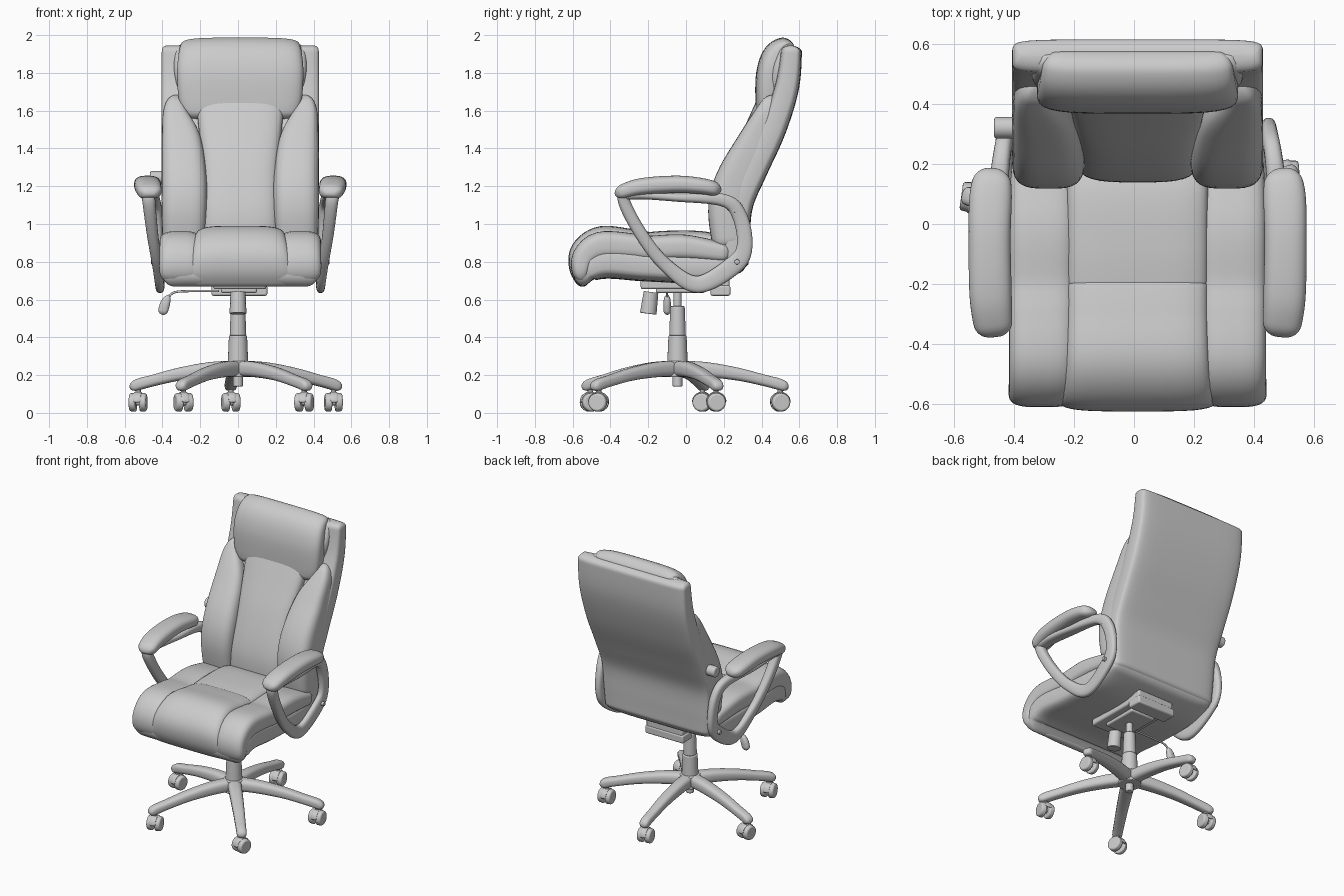
import bpy
import math
from mathutils import Vector

cube = bpy.data.objects.get("Cube")
if cube:
    bpy.data.objects.remove(cube, do_unlink=True)

CX = 0.012  # middle of the seat and back
grey = bpy.data.materials.new("soft grey")
grey.use_nodes = True
colour = (0.6, 0.6, 0.6, 1)
grey.diffuse_color = colour
grey.node_tree.nodes["Principled BSDF"].inputs["Base Color"].default_value = colour
parts = []


def add(name, verts, faces):
    mesh = bpy.data.meshes.new(name)
    mesh.from_pydata(verts, [], faces)
    mesh.materials.append(grey)
    obj = bpy.data.objects.new(name, mesh)
    bpy.context.collection.objects.link(obj)
    parts.append(obj)
    return obj


def spline(stations, closed, steps=12):
    """Smooth run of (x, y, z, half width, half thickness) through the stations."""
    n, out = len(stations), []
    pick = (lambda i: stations[i % n]) if closed else (lambda i: stations[max(0, min(n - 1, i))])
    for i in range(n if closed else n - 1):
        for k in range(steps):
            t = k / steps
            out.append([0.5 * (2 * b + (c - a) * t + (2 * a - 5 * b + 4 * c - d) * t * t
                               + (3 * b - a - 3 * c + d) * t ** 3)
                        for a, b, c, d in zip(*(pick(i + j) for j in (-1, 0, 1, 2)))])
    return out if closed else out + [list(stations[-1])]


def sweep(name, stations, side=(1, 0, 0), power=0.6, closed=False, rounding=0.05, rings=44, sides=32):
    """Sweep a rounded-box section along the stations, with pillowed ends."""
    run = spline(stations, closed)
    if not closed:  # resample so rings crowd towards both ends
        dist = [0]
        for p, q in zip(run, run[1:]):
            dist.append(dist[-1] + (Vector(q[:3]) - Vector(p[:3])).length)
        total, dense, j = dist[-1], [], 0
        for i in range(rings + 1):
            s = total * (1 - math.cos(math.pi * i / rings)) / 2
            while j < len(run) - 2 and dist[j + 1] < s:
                j += 1
            f = (s - dist[j]) / (dist[j + 1] - dist[j])
            st = [p + (q - p) * f for p, q in zip(run[j], run[j + 1])]
            near = min(1, min(s, total - s) / rounding)
            fall = max(0.06, math.sqrt(max(0, 1 - (1 - near) ** 2)))
            st[3] = max(st[3] * 0.06, st[3] - min(rounding, st[3]) * (1 - fall))
            st[4] *= fall
            dense.append(st)
        run = dense
    n, verts, faces = len(run), [], []
    side = Vector(side)
    for i, st in enumerate(run):
        nxt = run[(i + 1) % n] if closed else run[min(n - 1, i + 1)]
        prv = run[i - 1] if closed else run[max(0, i - 1)]
        tangent = (Vector(nxt[:3]) - Vector(prv[:3])).normalized()
        across = (side - tangent * side.dot(tangent)).normalized()
        normal = tangent.cross(across)
        for k in range(sides):
            a = 2 * math.pi * (k + 0.5) / sides
            c, s = math.cos(a), math.sin(a)
            verts.append(Vector(st[:3]) + across * st[3] * math.copysign(abs(c) ** power, c)
                         + normal * st[4] * math.copysign(abs(s) ** power, s))
    for i in range(n if closed else n - 1):
        for k in range(sides):
            a, b, m = i * sides, ((i + 1) % n) * sides, (k + 1) % sides
            faces.append((a + k, a + m, b + m, b + k))
    if not closed:
        faces += [tuple(reversed(range(sides))), tuple(range((n - 1) * sides, n * sides))]
    return add(name, verts, faces)


def bevel(obj, width):
    mod = obj.modifiers.new("soft edge", "BEVEL")
    mod.width, mod.segments, mod.limit_method = width, 3, "ANGLE"


def rod(name, start, end, r1, r2=None, sides=24, soft=0):
    start, end = Vector(start), Vector(end)
    turn = (end - start).to_track_quat("Z", "Y")
    verts = [p + turn @ Vector((r * math.cos(a), r * math.sin(a), 0))
             for p, r in ((start, r1), (end, r2 or r1))
             for a in (2 * math.pi * k / sides for k in range(sides))]
    faces = [(k, (k + 1) % sides, sides + (k + 1) % sides, sides + k) for k in range(sides)]
    faces += [tuple(reversed(range(sides))), tuple(range(sides, 2 * sides))]
    obj = add(name, verts, faces)
    if soft:
        bevel(obj, soft)
    return obj


def box(name, low, high, soft=0.01):
    verts = [(x, y, z) for x in (low[0], high[0]) for y in (low[1], high[1]) for z in (low[2], high[2])]
    faces = [(0, 1, 3, 2), (4, 6, 7, 5), (0, 4, 5, 1), (2, 3, 7, 6), (0, 2, 6, 4), (1, 5, 7, 3)]
    bevel(add(name, verts, faces), soft)


def cushion(name, rows, x=CX, **options):
    """Rows are (y, z, half width, half thickness)."""
    return sweep(name, [(x, *row) for row in rows], **options)


# Backrest
cushion("back_shell", [(.26, .76, .40, .07), (.262, .9, .41, .075), (.285, 1.1, .415, .07), (.36, 1.28, .417, .07),
                       (.46, 1.5, .418, .07), (.535, 1.73, .418, .065), (.56, 1.945, .416, .055)],
        power=0.3, rounding=0.03)
cushion("back_centre_panel", [(.22, .86, .2, .08), (.225, 1.05, .2, .08), (.295, 1.28, .2, .08),
                              (.38, 1.5, .22, .07), (.46, 1.7, .24, .06)])
cushion("headrest", [(.435, 1.55, .29, .06), (.435, 1.65, .325, .068), (.447, 1.8, .335, .075),
                     (.49, 1.9, .325, .075), (.57, 1.95, .31, .05)], power=0.5, rounding=0.045)
cushion("headrest_backing", [(.49, 1.6, .3, .06), (.51, 1.8, .35, .07), (.55, 1.955, .34, .04)], power=0.4)

# Seat
cushion("seat_base", [(.32, .80, .40, .045), (.1, .77, .415, .08), (-.2, .78, .425, .085),
                      (-.42, .80, .425, .09), (-.53, .75, .42, .07), (-.55, .67, .40, .035)], power=0.4)
cushion("seat_rear_panel", [(.22, .87, .235, .05), (.1, .89, .235, .07), (-.08, .89, .235, .075),
                            (-.22, .88, .235, .075)], power=0.5, rounding=0.03)
cushion("seat_front_panel", [(-.18, .88, .235, .075), (-.3, .895, .235, .08), (-.45, .905, .24, .083),
                             (-.545, .85, .255, .07), (-.565, .76, .275, .052), (-.535, .67, .285, .03)],
        power=0.5, rounding=0.03)

for tag, m in (("left", 1), ("right", -1)):
    # Side bolsters of the back and seat
    sweep(tag + "_back_bolster", [(CX + m * x, y, z, a, b) for x, y, z, a, b in (
        (.30, .235, .86, .11, .09), (.297, .222, 1.07, .12, .105), (.297, .265, 1.23, .12, .11),
        (.312, .36, 1.43, .105, .09), (.345, .44, 1.58, .065, .075), (.33, .48, 1.68, .04, .05))], rounding=0.06)
    cushion(tag + "_seat_bolster", [(.24, .84, .10, .05), (0, .875, .11, .068), (-.2, .87, .11, .068),
                                    (-.28, .88, .11, .07), (-.45, .885, .11, .075), (-.535, .83, .11, .065),
                                    (-.555, .75, .11, .05), (-.53, .69, .09, .03)], x=CX + m * .318)

    # Arm loop, pad and fixings
    sweep(tag + "_arm_frame", [(CX + m * x, y, z, a, b) for x, y, z, a, b in (
        (.485, -.33, 1.13, .035, .032), (.465, -.24, .95, .03, .034), (.44, -.11, .785, .026, .036),
        (.425, .06, .68, .024, .045), (.43, .25, .78, .024, .05), (.435, .31, .88, .024, .042),
        (.44, .285, 1.04, .028, .04), (.455, .2, 1.125, .03, .034), (.48, -.05, 1.14, .04, .022),
        (.488, -.27, 1.155, .04, .025))], closed=True, power=0.75, sides=20)
    sweep(tag + "_arm_pad", [(CX + m * x, y, z, a, b) for x, y, z, a, b in (
        (.475, -.375, 1.155, .06, .035), (.488, -.25, 1.195, .07, .045), (.492, -.05, 1.21, .07, .046),
        (.488, .1, 1.198, .07, .042), (.478, .185, 1.175, .055, .035))], power=0.75)
    for y, z in ((.26, 1.075), (.27, .80)):
        rod(tag + "_arm_screw", (CX + m * .42, y, z), (CX + m * .472, y, z), .014, soft=.003)

rod("back_adjust_knob", (-.465, .32, 1.245), (-.39, .32, 1.245), .036, soft=.008)

# Tilt mechanism under the seat
box("mechanism_plate", (-.13, -.24, .655), (.15, .23, .72), .012)
box("mechanism_housing", (-.09, -.16, .635), (.1, .1, .67))
box("rear_bracket", (-.14, .13, .62), (.155, .235, .675))
rod("tension_knob", (0, -.20, .525), (0, -.185, .64), .045, .04, sides=14, soft=.004)
sweep("lever_rod", [(-.1, -.1, .645, .006, .006), (-.25, -.1, .645, .006, .006),
                    (-.34, -.1, .637, .006, .006), (-.375, -.1, .6, .006, .006)],
      side=(0, 1, 0), power=1, rounding=.005, sides=10)
sweep("lever_paddle", [(-.365, -.1, .625, .012, .012), (-.385, -.1, .58, .02, .026),
                       (-.402, -.1, .52, .018, .026)], side=(0, 1, 0), power=.8, rounding=.025, sides=16)

# Gas column
HUB = Vector((0, -.045, 0))
for name, low, high, r1, r2 in (("column_cover", .24, .41, .055, .048), ("column_sleeve", .41, .565, .044, .038),
                                ("column_piston", .56, .66, .022, .022), ("column_foot", .14, .21, .026, .026),
                                ("base_hub", .19, .275, .075, .065)):
    rod(name, HUB + Vector((0, 0, low)), HUB + Vector((0, 0, high)), r1, r2, soft=.006)

# Five legs with twin-wheel casters
for i in range(5):
    angle = math.radians(94 + 72 * i)
    out = Vector((math.cos(angle), math.sin(angle), 0))
    sweep("base_leg", [(*(HUB + out * r + Vector((0, 0, z))), a, b) for r, z, a, b in (
        (.02, .235, .045, .042), (.16, .228, .042, .04), (.32, .205, .038, .034),
        (.46, .172, .034, .03), (.55, .148, .032, .03), (.585, .125, .03, .02))],
          side=(-out.y, out.x, 0), power=.7, rounding=.025, rings=28, sides=20)
    centre = HUB + out * .545 + Vector((0, 0, .056))
    swivel = math.radians((10, -8, 14, -12, 6)[i])
    axle = Vector((math.cos(swivel), math.sin(swivel), 0))
    rod("caster_stem", centre, centre + Vector((0, 0, .09)), .014)
    rod("caster_axle", centre - axle * .04, centre + axle * .04, .016)
    for m in (1, -1):
        rod("caster_wheel", centre + axle * m * .01, centre + axle * m * .046, .051, .047, soft=.009)
    # curved guard over the wheels
    run = [centre + Vector((-axle.y * math.cos(t) * .05, axle.x * math.cos(t) * .05, math.sin(t) * .05))
           for t in (math.pi * k / 5 for k in range(6))]
    sweep("caster_hood", [(*p, .02, .006) for p in run], side=axle, rounding=.008, rings=16, sides=12)

# Smooth shading with crisp edges kept
bpy.ops.object.select_all(action="DESELECT")
for obj in parts:
    obj.select_set(True)
bpy.context.view_layer.objects.active = parts[0]
bpy.ops.object.shade_smooth_by_angle(angle=math.radians(40))
